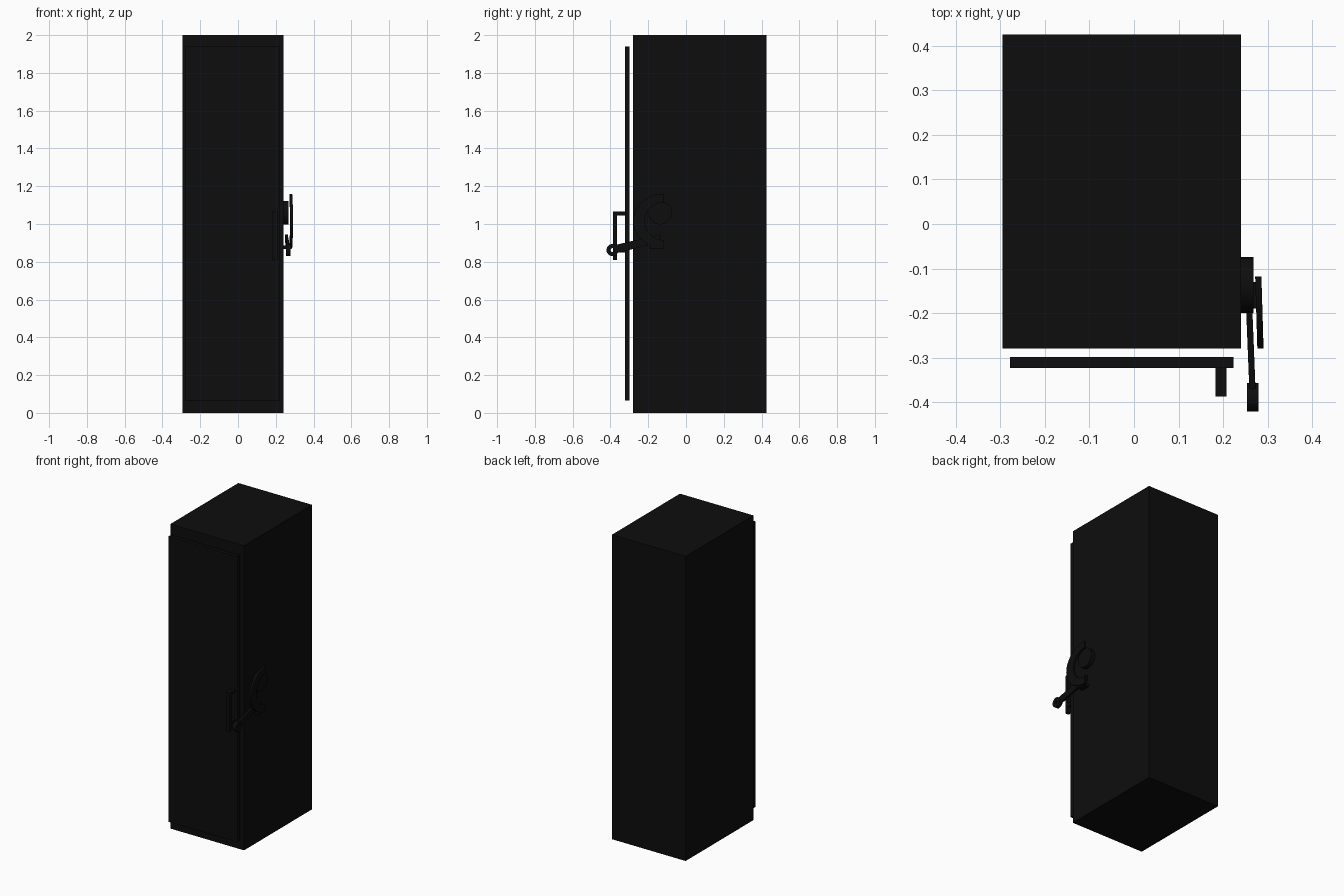
import bpy, bmesh, math
from mathutils import Vector

if "Cube" in bpy.data.objects:
    bpy.data.objects.remove(bpy.data.objects["Cube"])

black = bpy.data.materials.new("black_paint")
black.diffuse_color = (0.004, 0.004, 0.004, 1)
black.use_nodes = True
black.node_tree.nodes["Principled BSDF"].inputs["Base Color"].default_value = black.diffuse_color


def finish(name, bm):
    bmesh.ops.recalc_face_normals(bm, faces=bm.faces)
    me = bpy.data.meshes.new(name)
    bm.to_mesh(me)
    bm.free()
    ob = bpy.data.objects.new(name, me)
    bpy.context.collection.objects.link(ob)
    me.materials.append(black)
    return ob


def box(name, x0, x1, y0, y1, z0, z1):
    bm = bmesh.new()
    bmesh.ops.create_cube(bm, size=1)
    for v in bm.verts:
        v.co = Vector(((x0 + x1) / 2 + v.co.x * (x1 - x0),
                       (y0 + y1) / 2 + v.co.y * (y1 - y0),
                       (z0 + z1) / 2 + v.co.z * (z1 - z0)))
    return finish(name, bm)


def plate(name, outline, x0, x1, lean=0.0, y_ref=0.0):
    """Extrude a (y, z) outline along x; lean shifts x with distance in y."""
    bm = bmesh.new()
    face = bm.faces.new([bm.verts.new((x0, y, z)) for y, z in outline])
    ext = bmesh.ops.extrude_face_region(bm, geom=[face])["geom"]
    bmesh.ops.translate(bm, vec=(x1 - x0, 0, 0),
                        verts=[g for g in ext if isinstance(g, bmesh.types.BMVert)])
    for v in bm.verts:
        v.co.x += lean * (y_ref - v.co.y)
    return finish(name, bm)


def circle(cy, cz, ry, rz, a0=0, a1=360, n=24):
    full = abs(a1 - a0) == 360
    steps = n if full else n + 1
    angles = [math.radians(a0 + (a1 - a0) * i / n) for i in range(steps)]
    return [(cy + ry * math.cos(a), cz + rz * math.sin(a)) for a in angles]


# Cabinet and the door standing just proud of it
box("cabinet_body", -0.295, 0.24, -0.28, 0.425, 0, 2)
box("door", -0.278, 0.223, -0.323, -0.298, 0.065, 1.94)

# Door pull: upright grip on two stand-offs
box("door_pull_grip", 0.183, 0.208, -0.387, -0.365, 0.81, 1.065)
for i, z in enumerate((0.85, 1.045)):
    box(f"door_pull_standoff_{i}", 0.183, 0.208, -0.366, -0.322, z, z + 0.02)

# Round latch housing on the right side
plate("latch_housing", circle(-0.137, 1.06, 0.0625, 0.0625), 0.239, 0.268)

# Curved latch guard: a C-shaped band outside the housing
outer = circle(-0.118, 1.015, 0.162, 0.145, 90, 270)
inner = circle(-0.118, 1.015, 0.10, 0.10, 270, 90)
plate("latch_guard", outer + inner, 0.272, 0.286, 0.03, -0.118)
box("latch_guard_foot", 0.239, 0.284, -0.19, -0.13, 0.868, 0.885)

# Lever reaching forward, with a round ring at its end
plate("latch_lever", [(-0.37, 0.845), (-0.135, 0.905), (-0.135, 0.945), (-0.37, 0.89)],
      0.25, 0.264, 0.04, -0.15)
bm = bmesh.new()
rings = []
for x, r in ((0.254, 0.032), (0.279, 0.032), (0.279, 0.01), (0.254, 0.01)):
    rings.append([bm.verts.new((x, y, z)) for y, z in circle(-0.389, 0.862, r, r)])
for k in range(4):
    a, b = rings[k], rings[(k + 1) % 4]
    for j in range(24):
        bm.faces.new((a[j], a[(j + 1) % 24], b[(j + 1) % 24], b[j]))
finish("lever_ring", bm)

# Smooth the round parts, keeping hard edges
bpy.ops.object.select_all(action='DESELECT')
for name in ("latch_housing", "latch_guard", "lever_ring"):
    ob = bpy.data.objects[name]
    ob.select_set(True)
    bpy.context.view_layer.objects.active = ob
bpy.ops.object.shade_smooth_by_angle(angle=math.radians(30))
